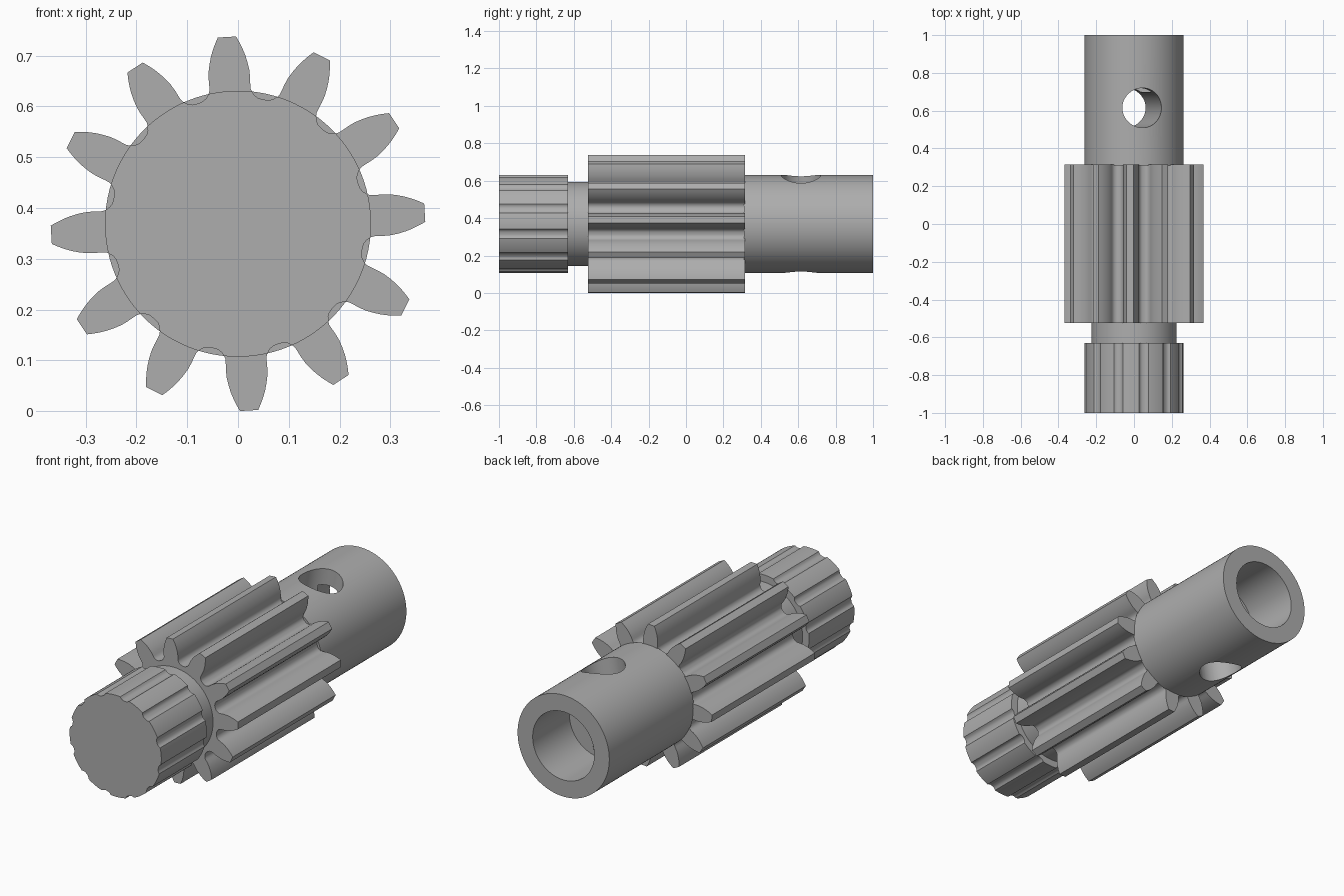
import bpy
import bmesh
from math import sin, cos, radians, pi

cube = bpy.data.objects.get("Cube")
if cube:
    bpy.data.objects.remove(cube, do_unlink=True)

AXIS_Z = 0.369
SHAFT_R = 0.262
TEETH = 12
PHASE = 3.4  # degrees the tooth ring is turned

steel = bpy.data.materials.new("steel grey")
steel.use_nodes = True
colour = (0.42, 0.42, 0.42, 1)
steel.diffuse_color = colour
steel.node_tree.nodes["Principled BSDF"].inputs["Base Color"].default_value = colour


def prism(name, outline, y0, y1):
    """Extrude a polar outline (radius, degrees) along y."""
    bm = bmesh.new()
    verts = [bm.verts.new((r * cos(radians(a)), y0, AXIS_Z + r * sin(radians(a))))
             for r, a in outline]
    face = bm.faces.new(verts)
    ext = bmesh.ops.extrude_face_region(bm, geom=[face])
    moved = [v for v in ext["geom"] if isinstance(v, bmesh.types.BMVert)]
    bmesh.ops.translate(bm, verts=moved, vec=(0, y1 - y0, 0))
    bmesh.ops.recalc_face_normals(bm, faces=bm.faces)
    mesh = bpy.data.meshes.new(name)
    bm.to_mesh(mesh)
    bm.free()
    obj = bpy.data.objects.new(name, mesh)
    bpy.context.collection.objects.link(obj)
    mesh.materials.append(steel)
    return obj


def circle(radius, sides=96):
    return [(radius, 360 * i / sides) for i in range(sides)]


def ring(half):
    """Mirror half a tooth and repeat it around the axis."""
    tooth = [(r, -a) for r, a in reversed(half)] + half
    return [(r, a + PHASE + i * 360 / TEETH) for i in range(TEETH) for r, a in tooth]


def smooth(obj):
    bpy.ops.object.select_all(action="DESELECT")
    obj.select_set(True)
    bpy.context.view_layer.objects.active = obj
    bpy.ops.object.shade_smooth_by_angle(angle=radians(30))


def cut(obj, cutter):
    cutter.hide_render = True
    mod = obj.modifiers.new("cut", "BOOLEAN")
    mod.operation = "DIFFERENCE"
    mod.solver = "EXACT"
    mod.object = cutter
    bpy.context.view_layer.objects.active = obj
    bpy.ops.object.modifier_apply(modifier=mod.name)
    bpy.data.objects.remove(cutter, do_unlink=True)


# Tooth flank from tip to root, as radius and half angle
root = [(0.255, 10.8), (0.251, 12.4), (0.25, 14)]
flank = [(0.369, 2.8), (0.358, 3.8), (0.345, 4.9), (0.332, 5.9), (0.318, 6.8),
         (0.304, 7.6), (0.29, 8.1), (0.277, 8.4), (0.268, 8.7), (0.261, 9.5)]
pinion = prism("pinion_teeth", ring(flank + root), -0.525, 0.315)

# Front end: the same teeth turned down to the shaft radius
land = [(SHAFT_R, a) for a in (1.6, 4.8, 7.2, 9.4)]
spline = prism("grooved_end", ring(land + root), -1, -0.63)

neck = prism("neck", circle(0.225), -0.64, -0.515)

# Back shaft with an end bore and a tilted cross hole
shaft = prism("shaft", circle(SHAFT_R), 0.31, 1)
cut(shaft, prism("bore_cutter", circle(0.176, 64), 0.70, 1.1))
bpy.ops.mesh.primitive_cylinder_add(vertices=64, radius=0.105, depth=1,
                                    location=(0, 0.615, AXIS_Z),
                                    rotation=(0, pi / 18, 0))
cut(shaft, bpy.context.object)

for part in (pinion, spline, neck, shaft):
    smooth(part)
